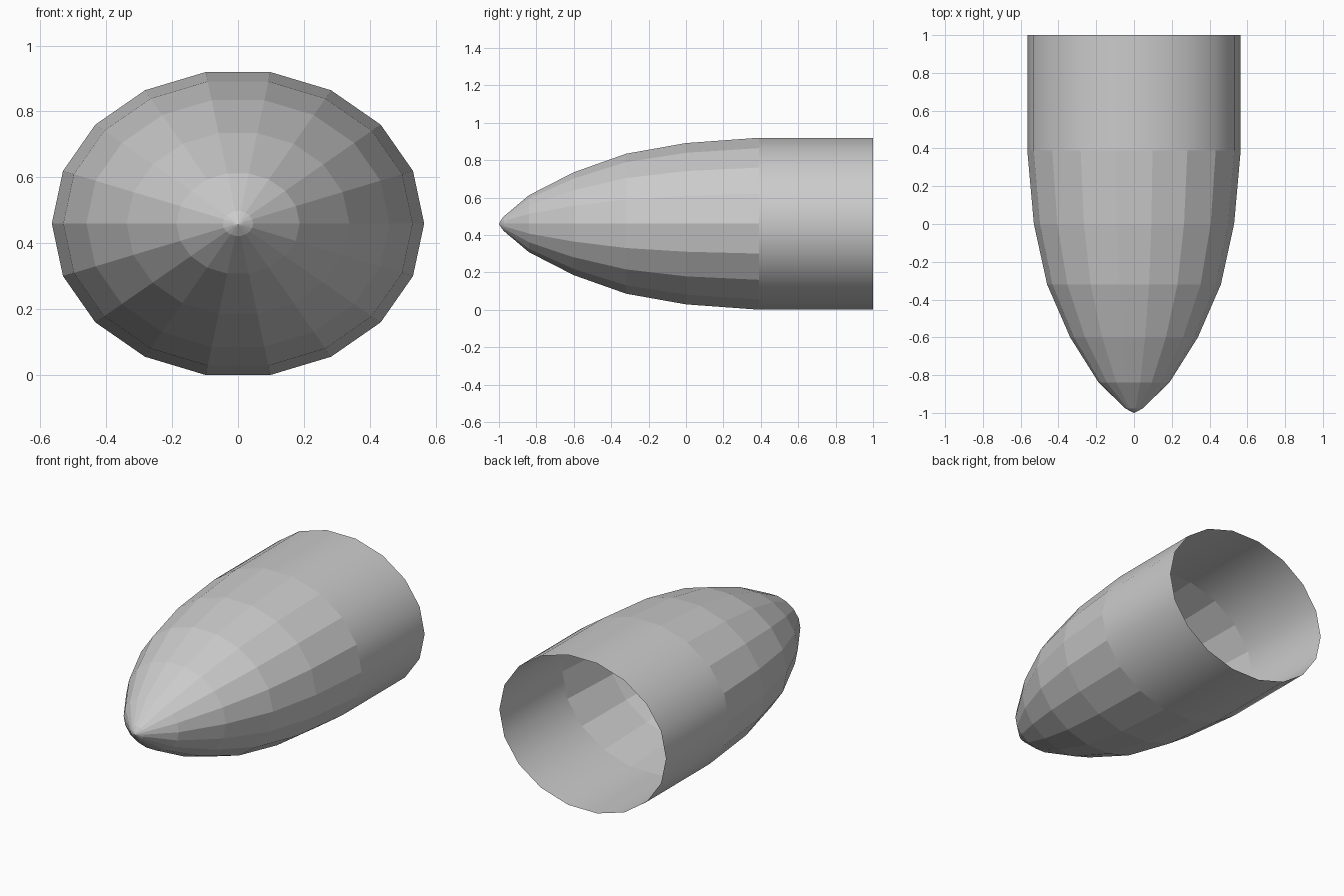
import bpy, bmesh
from math import cos, sin, tau

if "Cube" in bpy.data.objects:
    bpy.data.objects.remove(bpy.data.objects["Cube"])

SIDES = 18
RATIO = 0.826      # height of the oval section relative to its width
MID_Z = 0.46


def loft(name, profile, smooth, tip=None):
    """Skin oval rings given as (y, half width), optionally closed to a tip."""
    bm = bmesh.new()
    rings = []
    for y, r in profile:
        rings.append([bm.verts.new((r * cos(tau * i / SIDES), y,
                                    MID_Z + r * RATIO * sin(tau * i / SIDES)))
                      for i in range(SIDES)])
    for a, b in zip(rings, rings[1:]):
        for i in range(SIDES):
            j = (i + 1) % SIDES
            bm.faces.new((a[i], a[j], b[j], b[i]))
    if tip:
        apex = bm.verts.new(tip)
        last = rings[-1]
        for i in range(SIDES):
            bm.faces.new((last[i], last[(i + 1) % SIDES], apex))
    # Faces point outward, away from the long axis
    bm.normal_update()
    f = bm.faces[0] if bm.faces.ensure_lookup_table() is None else None
    c = f.calc_center_median()
    if f.normal.x * c.x + f.normal.z * (c.z - MID_Z) < 0:
        bmesh.ops.reverse_faces(bm, faces=bm.faces[:])
    for f in bm.faces:
        f.smooth = smooth
    mesh = bpy.data.meshes.new(name)
    bm.to_mesh(mesh)
    bm.free()
    obj = bpy.data.objects.new(name, mesh)
    bpy.context.collection.objects.link(obj)
    return obj


# Open, smooth rear sleeve
loft("rear_sleeve", [(1.0, 0.565), (0.39, 0.565)], True)

# Faceted nose tapering to the front
loft("nose", [(0.39, 0.565), (0.0, 0.53), (-0.32, 0.46), (-0.6, 0.338),
              (-0.84, 0.187), (-0.976, 0.046), (-0.993, 0.016)],
     False, tip=(0, -1.0, 0.457))
